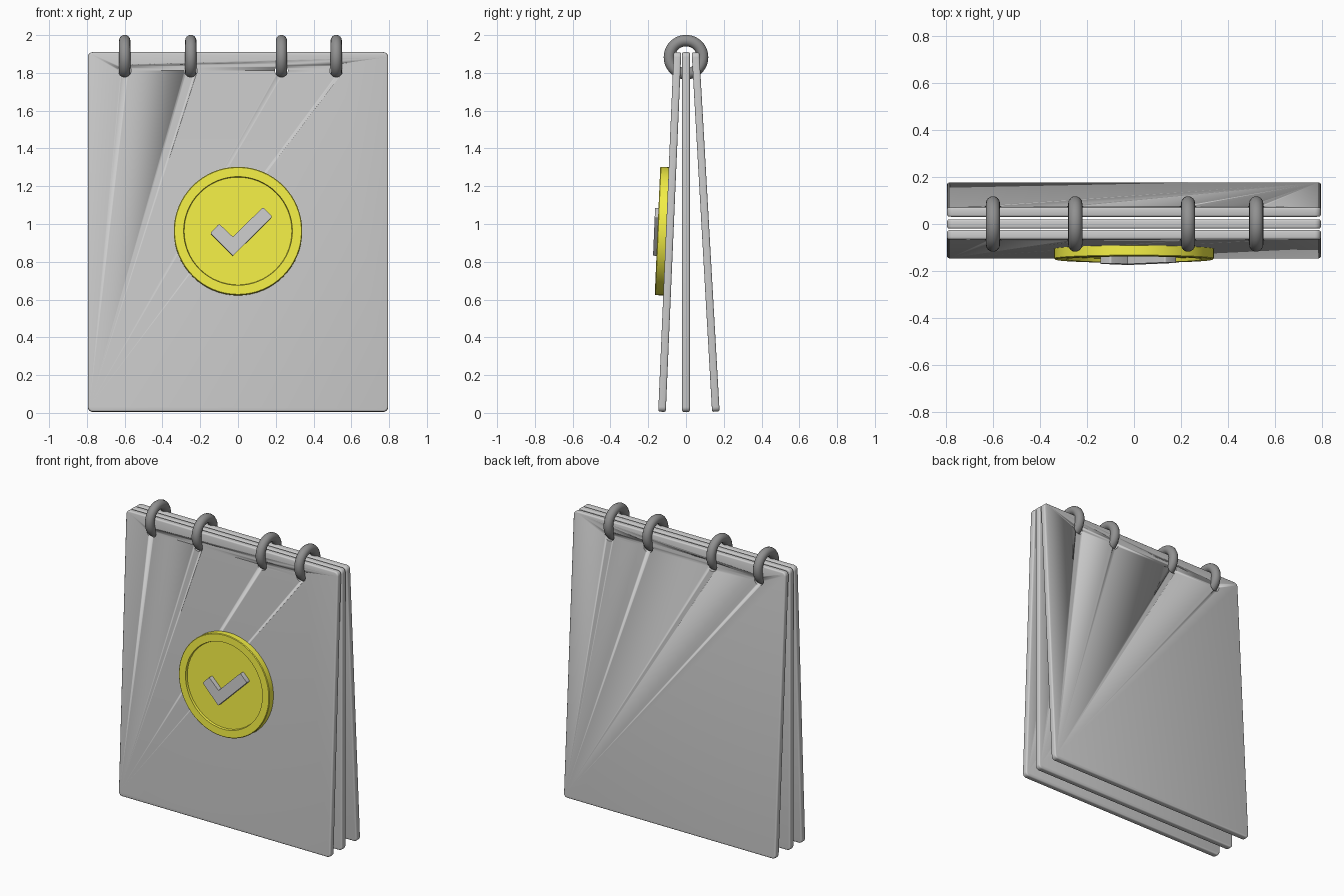
import bpy, bmesh, math
from mathutils import Matrix, Vector

if "Cube" in bpy.data.objects:
    bpy.data.objects.remove(bpy.data.objects["Cube"])

W, H, T = 1.59, 1.905, 0.04
RING_X = (-0.60, -0.25, 0.23, 0.52)


def material(name, rgb):
    m = bpy.data.materials.new(name)
    m.diffuse_color = (*rgb, 1)
    m.use_nodes = True
    m.node_tree.nodes["Principled BSDF"].inputs["Base Color"].default_value = m.diffuse_color
    return m


def finish(name, bm, matrix=Matrix(), mat=None):
    bmesh.ops.recalc_face_normals(bm, faces=bm.faces)
    me = bpy.data.meshes.new(name)
    bm.to_mesh(me)
    bm.free()
    ob = bpy.data.objects.new(name, me)
    bpy.context.collection.objects.link(ob)
    ob.matrix_world = matrix
    if mat:
        me.materials.append(mat)
    bpy.ops.object.select_all(action='DESELECT')
    ob.select_set(True)
    bpy.context.view_layer.objects.active = ob
    bpy.ops.object.shade_smooth_by_angle(angle=math.radians(35))
    return ob


def prism(points, y0, y1):
    """Extrude an x/z outline from y0 to y1."""
    bm = bmesh.new()
    face = bm.faces.new([bm.verts.new((x, y0, z)) for x, z in points])
    new = bmesh.ops.extrude_face_region(bm, geom=[face])['geom']
    bmesh.ops.translate(bm, vec=(0, y1 - y0, 0),
                        verts=[v for v in new if isinstance(v, bmesh.types.BMVert)])
    return bm


def bevel(bm, edges, width, segments):
    bmesh.ops.bevel(bm, geom=edges, offset=width, segments=segments,
                    profile=0.5, affect='EDGES')


def depth_edges(bm):
    return [e for e in bm.edges if abs(e.verts[0].co.y - e.verts[1].co.y) > 0.01]


def cap_edges(bm):
    return [e for e in bm.edges if abs(e.verts[0].co.y - e.verts[1].co.y) < 1e-5]


yellow = material("yellow", (0.9, 0.86, 0.06))
dark = material("dark_grey", (0.28, 0.28, 0.28))

# Cutter for the ring holes
bm = bmesh.new()
for x in RING_X:
    bmesh.ops.create_cone(bm, cap_ends=True, segments=24, radius1=0.034, radius2=0.034, depth=0.5,
                          matrix=Matrix.Translation((x, 0, 1.812)) @ Matrix.Rotation(math.pi / 2, 4, 'X'))
cutter = finish("hole_cutter", bm)
cutter.hide_render = True
cutter.hide_set(True)

# Three leaves fanned out towards the bottom
leaves = {"front_cover": (-0.045, -0.127), "middle_page": (0, 0), "back_cover": (0.05, 0.158)}
frames = {}
for name, (top, bottom) in leaves.items():
    frame = (Matrix.Translation((0, (top + bottom) / 2, 0.005 + H / 2))
             @ Matrix.Rotation(math.atan((bottom - top) / H), 4, 'X'))
    frames[name] = frame
    bm = prism([(-W / 2, -H / 2), (W / 2, -H / 2), (W / 2, H / 2), (-W / 2, H / 2)], -T / 2, T / 2)
    bevel(bm, depth_edges(bm), 0.026, 5)
    bevel(bm, cap_edges(bm), 0.009, 3)
    leaf = finish(name, bm, frame)
    mod = leaf.modifiers.new("ring_holes", 'BOOLEAN')
    mod.object = cutter
    mod.solver = 'EXACT'

# Binding rings
for i, x in enumerate(RING_X):
    bpy.ops.mesh.primitive_torus_add(major_radius=0.088, minor_radius=0.03, major_segments=48,
                                     minor_segments=16, location=(x, 0, 1.883),
                                     rotation=(0, math.pi / 2, 0))
    ring = bpy.context.object
    ring.name = f"binding_ring_{i + 1}"
    ring.data.materials.append(dark)
    bpy.ops.object.shade_smooth_by_angle(angle=math.radians(60))

# Round badge with a raised rim, lathed about the cover's normal
bm = bmesh.new()
profile = [(0, 0.002), (0.34, 0.002), (0.34, -0.041), (0.336, -0.045),
           (0.288, -0.045), (0.285, -0.03), (0, -0.03)]
verts = [bm.verts.new((r, y, 0)) for r, y in profile]
edges = [bm.edges.new(pair) for pair in zip(verts, verts[1:])]
bmesh.ops.spin(bm, geom=verts + edges, cent=(0, 0, 0), axis=(0, 1, 0),
               angle=2 * math.pi, steps=64)
bmesh.ops.remove_doubles(bm, verts=bm.verts, dist=1e-4)
badge_frame = frames["front_cover"] @ Matrix.Translation((0, -T / 2, 0.003))
finish("badge", bm, badge_frame, yellow)

# Check mark standing proud of the badge
bm = prism([(-0.147, -0.012), (-0.10, 0.037), (-0.027, -0.032),
            (0.132, 0.125), (0.182, 0.075), (-0.027, -0.132)], -0.063, -0.025)
outer = [e for e in depth_edges(bm) if e.verts[0].co.x < -0.09 or e.verts[0].co.x > 0.1]
bevel(bm, outer, 0.008, 3)
finish("check_mark", bm, badge_frame)
